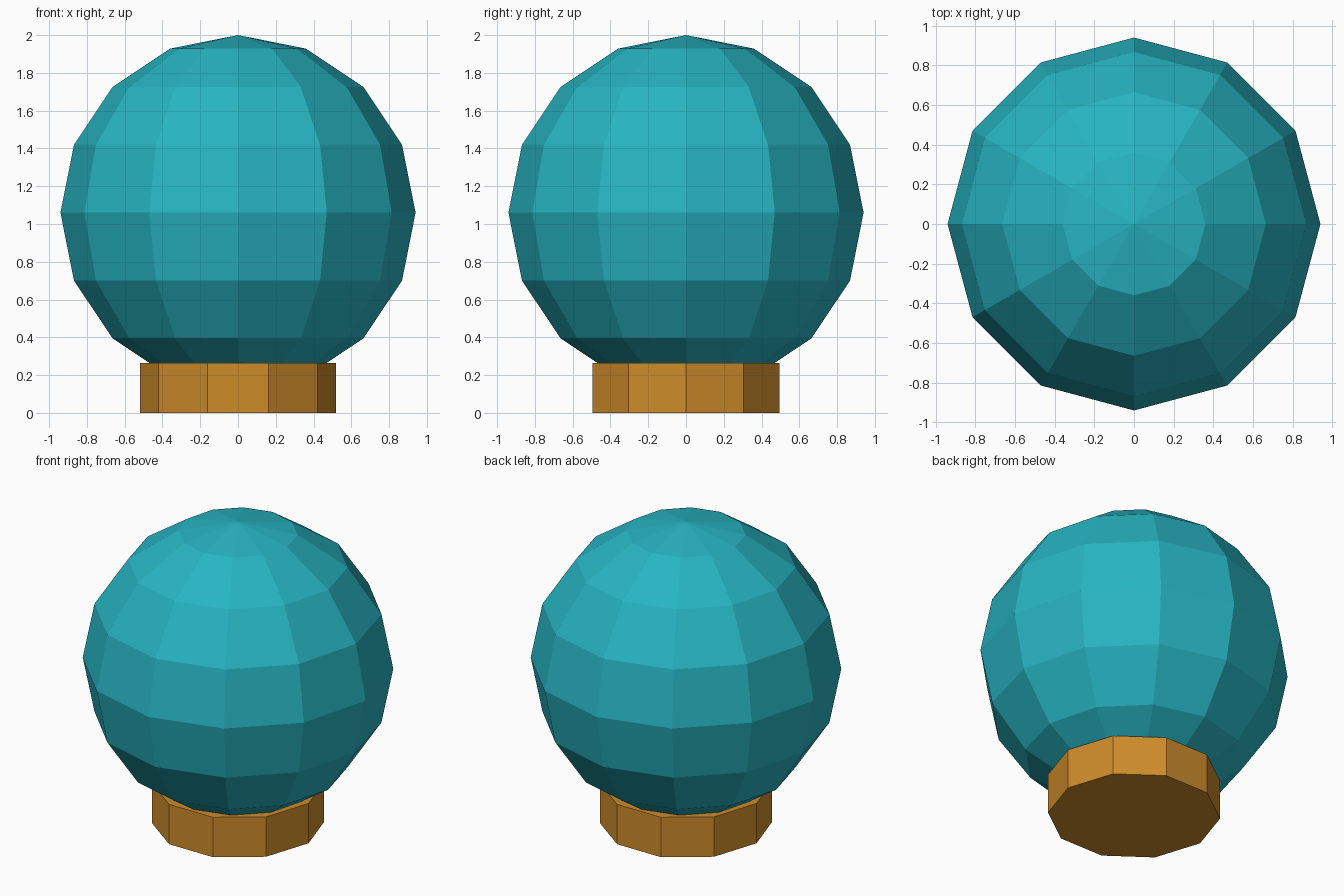
import bpy

if "Cube" in bpy.data.objects:
    bpy.data.objects.remove(bpy.data.objects["Cube"])


def finish(obj, name, color):
    obj.name = name
    mat = bpy.data.materials.new(name + "_material")
    mat.diffuse_color = (*color, 1.0)
    mat.use_nodes = True
    mat.node_tree.nodes["Principled BSDF"].inputs["Base Color"].default_value = mat.diffuse_color
    obj.data.materials.append(mat)
    bpy.ops.object.shade_flat()


# Ten-sided base collar
BASE_HEIGHT = 0.265
bpy.ops.mesh.primitive_cylinder_add(vertices=10, radius=0.52, depth=BASE_HEIGHT,
                                    location=(0, 0, BASE_HEIGHT / 2))
base = bpy.context.object
# turn so that corners lie on the x axis
for v in base.data.vertices:
    v.co.x, v.co.y = v.co.y, -v.co.x
finish(base, "base", (0.61, 0.26, 0.023))

# Faceted globe, its underside sunk into the base
RADIUS = 0.94
bpy.ops.mesh.primitive_uv_sphere_add(segments=12, ring_count=8, radius=RADIUS,
                                     location=(0, 0, 2 - RADIUS))
finish(bpy.context.object, "globe", (0.02, 0.46, 0.54))
